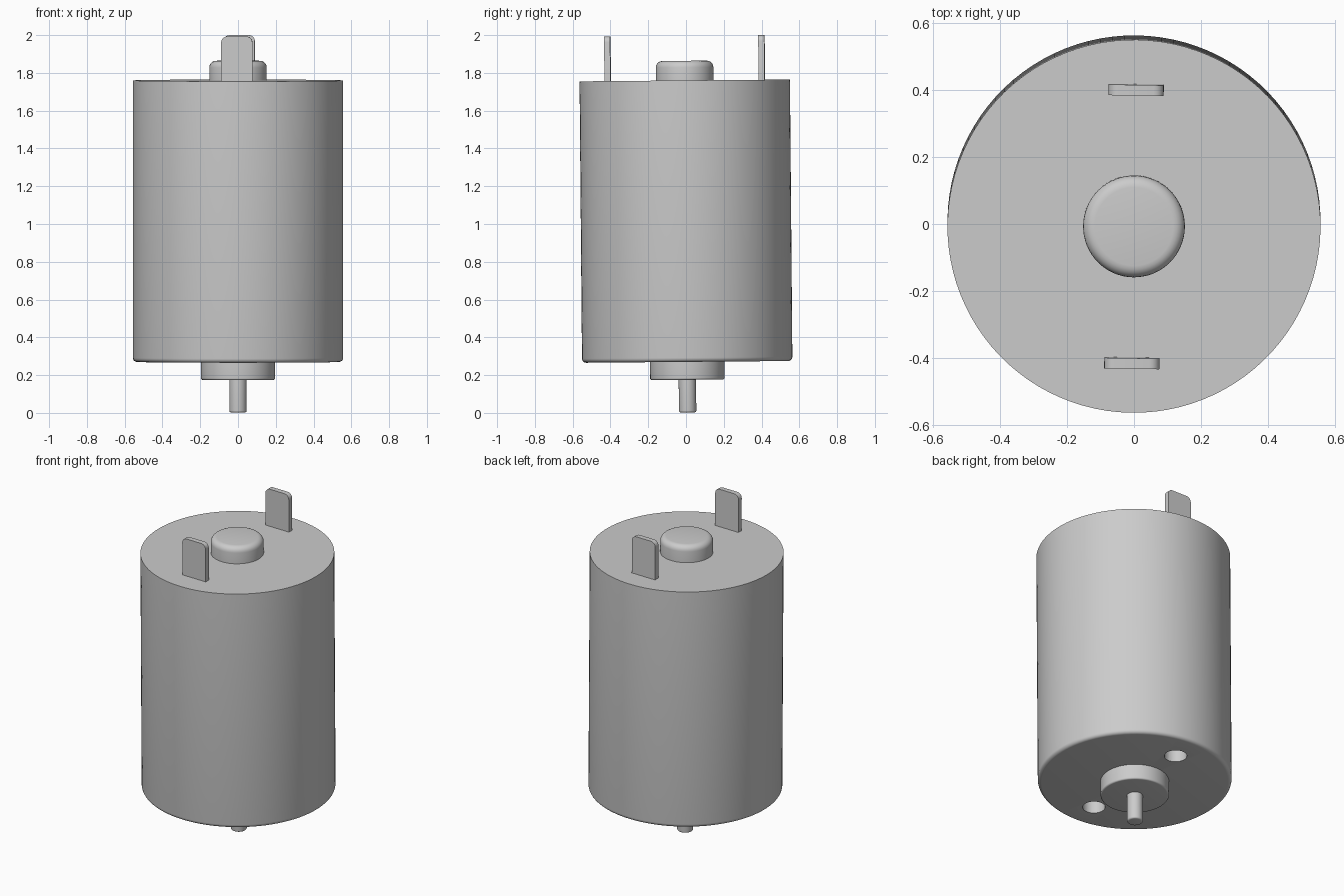
import bpy, bmesh, math
from mathutils import Matrix, Vector

if "Cube" in bpy.data.objects:
    bpy.data.objects.remove(bpy.data.objects["Cube"])

metal = bpy.data.materials.new("grey_metal")
metal.diffuse_color = (0.6, 0.6, 0.6, 1)
metal.use_nodes = True
metal.node_tree.nodes["Principled BSDF"].inputs["Base Color"].default_value = metal.diffuse_color

# The whole motor leans very slightly and is turned a touch about its axis
LEAN = (Matrix.Translation((0, 0, 1))
        @ Matrix.Rotation(math.radians(0.5), 4, 'X')
        @ Matrix.Rotation(math.radians(-0.9), 4, 'Z')
        @ Matrix.Translation((0, 0, -1)))


def finish(bm, name):
    bmesh.ops.recalc_face_normals(bm, faces=bm.faces)
    bm.transform(LEAN)
    mesh = bpy.data.meshes.new(name)
    bm.to_mesh(mesh)
    bm.free()
    mesh.materials.append(metal)
    obj = bpy.data.objects.new(name, mesh)
    bpy.context.collection.objects.link(obj)
    return obj


def select(obj):
    bpy.ops.object.select_all(action='DESELECT')
    obj.select_set(True)
    bpy.context.view_layer.objects.active = obj


def smooth(obj):
    select(obj)
    bpy.ops.object.shade_smooth_by_angle(angle=math.radians(30))


def turned(name, radius, z0, z1, r_low=0.0, r_high=0.0, steps=64, at=(0, 0)):
    """Solid of revolution with optional rounded lower and upper rims."""
    def rim(z, r, sign):
        if r == 0:
            return [(radius, z)]
        arc = [(radius - r + r * math.sin(t), z + sign * r * (1 - math.cos(t)))
               for t in (i * math.pi / 10 for i in range(6))]
        return arc
    profile = ([(0, z0)] + rim(z0, r_low, 1)
               + rim(z1, r_high, -1)[::-1] + [(0, z1)])
    bm = bmesh.new()
    verts = [bm.verts.new((x, 0, z)) for x, z in profile]
    edges = [bm.edges.new(pair) for pair in zip(verts, verts[1:])]
    bmesh.ops.spin(bm, geom=verts + edges, cent=(0, 0, 0), axis=(0, 0, 1),
                   angle=2 * math.pi, steps=steps, use_merge=False)
    bmesh.ops.remove_doubles(bm, verts=bm.verts, dist=1e-5)
    bmesh.ops.translate(bm, verts=bm.verts, vec=Vector((*at, 0)))
    return finish(bm, name)


# Main can with two blind mounting holes in its lower face
can = turned("motor_can", 0.557, 0.27, 1.76, r_low=0.022, steps=96)
for side in (-1, 1):
    cutter = turned("hole_cutter", 0.065, 0.2, 0.37, steps=32, at=(0, 0.372 * side))
    cutter.hide_render = True
    select(can)
    mod = can.modifiers.new("mounting_hole", 'BOOLEAN')
    mod.operation = 'DIFFERENCE'
    mod.solver = 'EXACT'
    mod.object = cutter
    bpy.ops.object.modifier_apply(modifier=mod.name)
    bpy.data.objects.remove(cutter)
smooth(can)

# Bearing housings and output shaft
smooth(turned("rear_bearing_cap", 0.152, 1.75, 1.864, r_high=0.035))
smooth(turned("front_bushing", 0.197, 0.175, 0.28, r_low=0.01))
smooth(turned("output_shaft", 0.046, 0.002, 0.19, r_low=0.01, steps=32))

# Two flat terminals with rounded upper corners
for name, y in (("front_terminal", -0.408), ("back_terminal", 0.408)):
    bm = bmesh.new()
    bmesh.ops.create_cube(bm, size=1, matrix=Matrix.Translation((0, y, 1.871))
                          @ Matrix.Diagonal((0.165, 0.032, 0.25, 1)))
    corners = [e for e in bm.edges if all(v.co.z > 1.9 for v in e.verts)
               and abs(e.verts[0].co.y - e.verts[1].co.y) > 0.01]
    bmesh.ops.bevel(bm, geom=corners, offset=0.03, segments=5, profile=0.5,
                    affect='EDGES')
    smooth(finish(bm, name))
